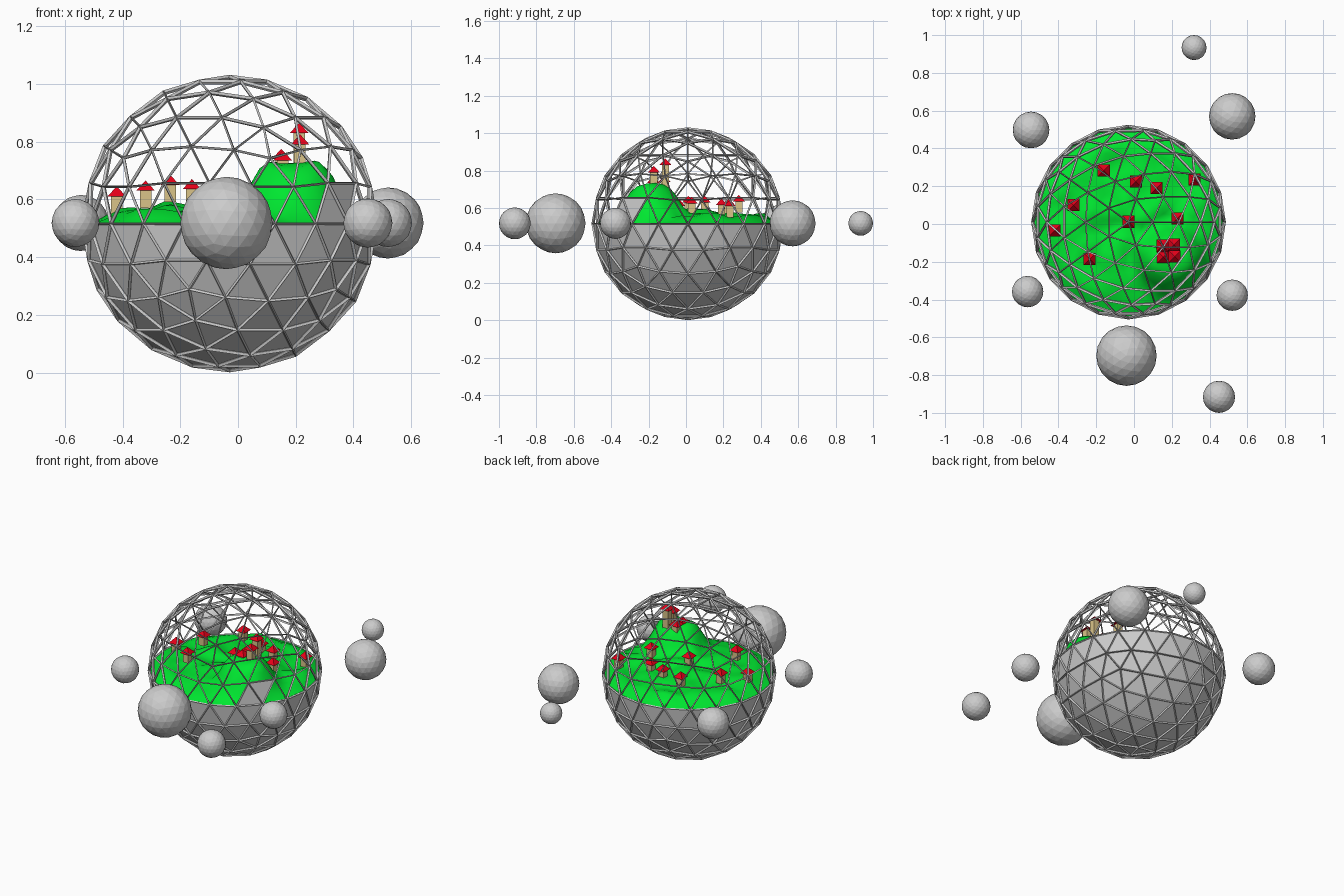
import bpy, bmesh, math
from mathutils import Vector, noise

if "Cube" in bpy.data.objects:
    bpy.data.objects.remove(bpy.data.objects["Cube"])

CX, CY, CZ, R = -0.029, 0.01, 0.516, 0.507


def material(name, rgb):
    m = bpy.data.materials.new(name)
    m.diffuse_color = (*rgb, 1)
    m.use_nodes = True
    m.node_tree.nodes["Principled BSDF"].inputs["Base Color"].default_value = m.diffuse_color
    return m


GREEN = material("grass", (0.0, 0.8, 0.03))
RED = material("roof_red", (0.8, 0.0, 0.01))
SAND = material("wall_sand", (0.7, 0.55, 0.25))


def ico(name, loc, r):
    bpy.ops.mesh.primitive_ico_sphere_add(subdivisions=3, radius=r, location=loc)
    o = bpy.context.object
    o.name = name
    return o


# Geodesic lattice of struts
lattice = ico("dome_lattice", (CX, CY, CZ), R)
w = lattice.modifiers.new("struts", "WIREFRAME")
w.thickness = 0.017
w.offset = 0
w.use_even_offset = False

# Solid lower bowl, with two raised panels beside the hill
bowl = ico("lower_bowl", (CX, CY, CZ), R - 0.002)
bm = bmesh.new()
bm.from_mesh(bowl.data)
drop = []
for f in bm.faces:
    c = f.calc_center_median()
    a = math.degrees(math.atan2(c.y, c.x))
    raised = c.z < 0.11 and -50 < a < -31
    if c.z > 0.005 and not raised:
        drop.append(f)
bmesh.ops.delete(bm, geom=drop, context="FACES")
bm.to_mesh(bowl.data)
bm.free()


# Terrain height above the bowl rim (coordinates relative to the dome centre)
def smooth(t):
    t = max(0.0, min(1.0, t))
    return t * t * (3 - 2 * t)


def height(x, y):
    r = math.hypot(x, y)
    edge = smooth((0.5 - r) / 0.09)
    bumps = 0.035 * noise.noise(Vector((x * 9 + 3, y * 9, 1.7)))
    h = edge * (0.035 + 0.07 * max(0, 0.5 - r) + bumps)
    d = math.hypot(x - 0.225, y + 0.2)
    h += 0.165 * smooth((0.225 - d) / 0.15) * smooth((0.53 - r) / 0.12)
    return max(0, min(h, 0.237))


# Green terrain from concentric rings
bm = bmesh.new()
N, RINGS = 40, 13
centre = bm.verts.new((0, 0, height(0, 0)))
rings = []
for k in range(1, RINGS + 1):
    ring = []
    for i in range(N):
        a = 2 * math.pi * (i + 0.5 * (k % 2)) / N
        r = 0.498 * k / RINGS
        x, y = r * math.cos(a), r * math.sin(a)
        ring.append(bm.verts.new((x, y, height(x, y))))
    rings.append(ring)
for i in range(N):
    j = (i + 1) % N
    bm.faces.new((centre, rings[0][i], rings[0][j]))
    for p, q in zip(rings, rings[1:]):
        bm.faces.new((p[i], q[i], q[j], p[j]))
bmesh.ops.triangulate(bm, faces=bm.faces[:])
for f in bm.faces:
    f.smooth = True
me = bpy.data.meshes.new("terrain")
bm.to_mesh(me)
bm.free()
terrain = bpy.data.objects.new("terrain", me)
terrain.location = (CX, CY, CZ)
bpy.context.collection.objects.link(terrain)
me.materials.append(GREEN)


# Houses: square walls with a pyramid roof
def house(name, x, y, eave, wid=0.056, depth=0.06, roof=0.035):
    bpy.ops.mesh.primitive_cube_add(size=1, location=(x, y, eave - depth / 2))
    o = bpy.context.object
    o.name = name + "_walls"
    o.scale = (wid * 0.7, wid * 0.7, depth)
    o.data.materials.append(SAND)
    bpy.ops.mesh.primitive_cone_add(vertices=4, radius1=wid * 1.15 / math.sqrt(2), radius2=0,
                                    depth=roof, location=(x, y, eave + roof / 2),
                                    rotation=(0, 0, math.pi / 4))
    o = bpy.context.object
    o.name = name + "_roof"
    o.data.materials.append(RED)


village = [(-0.16, 0.283, 0.635), (0.01, 0.225, 0.615), (0.12, 0.19, 0.615), (0.32, 0.235, 0.61),
           (-0.32, 0.1, 0.63), (0.23, 0.03, 0.625), (-0.03, 0.012, 0.63), (-0.42, -0.035, 0.61),
           (-0.235, -0.185, 0.65)]
for n, (x, y, e) in enumerate(village):
    house(f"house_{n + 1}", x, y, e)

# Hilltop castle: tall tower, shorter tower and annex
house("tall_tower", 0.212, -0.11, 0.83, depth=0.14)
house("short_tower", 0.215, -0.172, 0.79, depth=0.08)
house("annex", 0.15, -0.115, 0.74)
house("annex_side", 0.155, -0.175, 0.735)

# Surrounding spheres
spheres = [(-0.04, -0.697, 0.16), (0.45, -0.915, 0.085), (0.52, -0.377, 0.083),
           (-0.563, -0.358, 0.083), (-0.545, 0.498, 0.097), (0.52, 0.57, 0.123),
           (0.318, 0.934, 0.066)]
for n, (x, y, r) in enumerate(spheres):
    ico(f"outer_sphere_{n + 1}", (x, y, 0.518), r)
